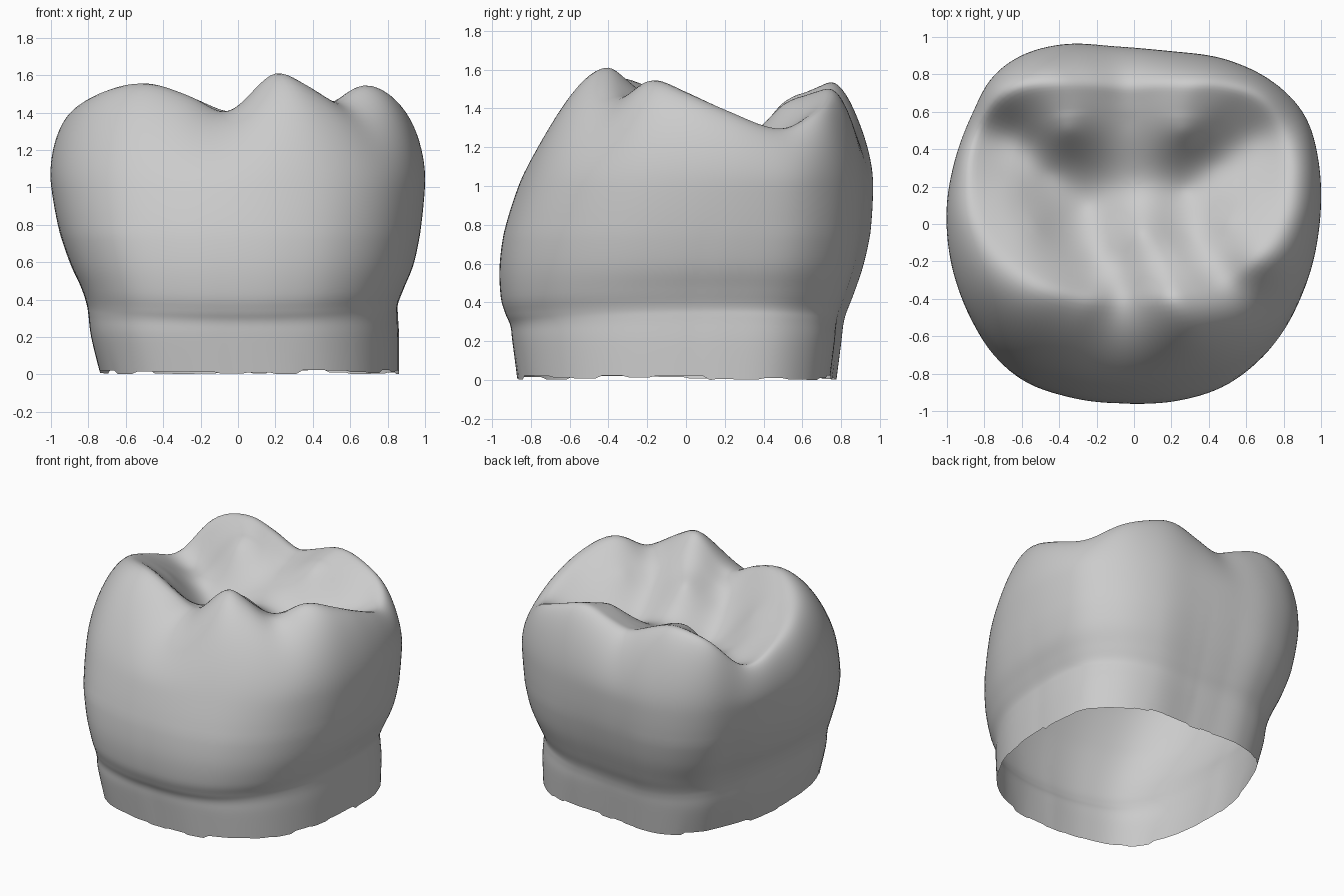
import bpy, bmesh, math, random
from mathutils import Vector

if "Cube" in bpy.data.objects:
    bpy.data.objects.remove(bpy.data.objects["Cube"])

random.seed(4)
N, CX, CY = 160, 0.0, 0.2

# Widest outline seen from above
OUTLINE = [(1, .05), (.98, .3), (.9, .55), (.75, .72), (.5, .86), (.2, .92), (-.1, .95),
           (-.4, .96), (-.6, .9), (-.75, .78), (-.86, .57), (-.96, .28), (-1, 0), (-.97, -.28),
           (-.86, -.56), (-.67, -.78), (-.4, -.9), (0, -.96), (.25, -.94), (.52, -.855),
           (.75, -.675), (.92, -.39), (.985, -.12)]
# Wall levels: z, x min, x max, y min, y max, diagonal fullness
LEVELS = [(0, -.74, .855, -.87, .77, .19), (.2, -.785, .855, -.895, .795, .18),
          (.28, -.80, .85, -.905, .805, .16), (.34, -.81, .853, -.93, .82, .14),
          (.43, -.84, .888, -.955, .855, .13), (.6, -.90, .94, -.96, .91, .11),
          (.8, -.965, .98, -.93, .95, .08), (1, -1, 1, -.865, .96, .05)]
# Crest line over the cusps and notches
CREST = [(.82, .2, 1.4), (.79, .48, 1.3), (.66, .67, 1.39), (.48, .73, 1.46), (.3, .74, 1.51),
         (.1, .74, 1.45), (-.05, .73, 1.41), (-.25, .75, 1.49), (-.43, .75, 1.545), (-.67, .7, 1.49),
         (-.82, .51, 1.27), (-.87, .26, 1.34), (-.8, -.05, 1.46), (-.5, -.33, 1.57),
         (-.25, -.4, 1.5), (-.05, -.41, 1.41), (.19, -.4, 1.625), (.32, -.38, 1.57),
         (.5, -.32, 1.46), (.66, -.18, 1.56), (.78, 0, 1.49)]
# Valleys and inner ridges of the chewing surface
INNER = [(-.65, .48, 1.23), (-.45, .27, 1.18), (-.25, .1, 1.13), (-.12, .2, 1.18), (0, .31, 1.25),
         (.27, .18, 1.17), (.45, .32, 1.21), (.64, .47, 1.25), (.04, -.05, 1.4), (.5, .02, 1.38),
         (-.55, -.03, 1.39), (-.66, .18, 1.31), (-.2, -.15, 1.28), (.33, -.08, 1.33),
         (-.36, .5, 1.43), (.26, .5, 1.42), (-.03, .54, 1.35)]


def periodic(points, values):
    """Smooth periodic interpolation of values by angle about the centre."""
    d = sorted((math.atan2(p[1] - CY, p[0] - CX) % math.tau, v) for p, v in zip(points, values))
    n = len(d)
    d = [(a - math.tau, v) for a, v in d[-3:]] + d + [(a + math.tau, v) for a, v in d[:3]]

    def f(a):
        i = max(k for k in range(1, n + 4) if d[k][0] <= a)
        (a0, v0), (a1, v1), (a2, v2), (a3, v3) = d[i - 1:i + 3]
        h = a2 - a1
        t = (a - a1) / h
        m1, m2 = (v2 - v0) / (a2 - a0) * h, (v3 - v1) / (a3 - a1) * h
        return ((2*t**3 - 3*t*t + 1) * v1 + (t**3 - 2*t*t + t) * m1
                + (3*t*t - 2*t**3) * v2 + (t**3 - t*t) * m2)
    return f


def radius(points):
    return periodic(points, [math.hypot(p[0] - CX, p[1] - CY) for p in points])


def thin_plate(pts):
    """Smooth height field through scattered points."""
    def k(dx, dy):
        r = dx * dx + dy * dy
        return r * math.log(r) if r > 1e-12 else 0
    n = len(pts)
    A = [[k(p[0] - q[0], p[1] - q[1]) + (.001 if p is q else 0) for q in pts]
         + [1, p[0], p[1], p[2]] for p in pts]
    A += [[1] * n + [0] * 4, [p[0] for p in pts] + [0] * 4, [p[1] for p in pts] + [0] * 4]
    m = n + 3
    for c in range(m):
        r = max(range(c, m), key=lambda j: abs(A[j][c]))
        A[c], A[r] = A[r], A[c]
        for j in range(m):
            if j != c and A[j][c]:
                s = A[j][c] / A[c][c]
                A[j] = [u - s * v for u, v in zip(A[j], A[c])]
    w = [A[j][m] / A[j][j] for j in range(m)]
    return lambda x, y: (sum(w[j] * k(x - p[0], y - p[1]) for j, p in enumerate(pts))
                         + w[n] + w[n + 1] * x + w[n + 2] * y)


out_r, crest_r = radius(OUTLINE), radius(CREST)
crest_z = periodic(CREST, [p[2] for p in CREST])
height = thin_plate(CREST + INNER)


def catmull(p, i, t):
    a, b, c, d = p[max(i - 1, 0)], p[i], p[i + 1], p[min(i + 2, len(p) - 1)]
    return .5 * (2*b + (c - a)*t + (2*a - 5*b + 4*c - d)*t*t + (3*b - a - 3*c + d)*t**3)


def column(a, jag):
    """One strip from the ragged base, up the wall, over the crest to the centre."""
    ca, sa = math.cos(a), math.sin(a)
    ox, oy = CX + out_r(a) * ca, (CY + out_r(a) * sa) / .96
    diag = max(0, ox * oy - .1) ** 1.2
    pts = []
    for i, (z, x0, x1, y0, y1, full) in enumerate(LEVELS):
        lift = jag if i == 0 else (.04 * ca * ca if i in (2, 3, 4) else 0)
        g = 1 + full * diag
        pts.append(Vector(((x0 + x1) / 2 + g * ox * (x1 - x0) / 2,
                           (y0 + y1) / 2 + g * oy * (y1 - y0) / 2, z + lift)))
    col = [catmull(pts, i, t / 5) for i in range(len(pts) - 1) for t in range(5)]
    c = Vector((CX + crest_r(a) * ca, CY + crest_r(a) * sa, crest_z(a)))
    p0 = pts[-1]
    p1 = p0 + (p0 - pts[-2]) * ((c.z - 1) * 1.7)
    p2 = c.lerp(p1, .47 + .2 * ca * ca)
    p2.z = c.z - .01
    for j in range(16):
        t = j / 16
        s = 1 - t
        col.append(p0*s**3 + 3*p1*s*s*t + 3*p2*s*t*t + c*t**3)
    fix = c.z - height(c.x, c.y)
    for j in range(30):
        t = j / 30
        x, y = c.x + (CX - c.x) * t, c.y + (CY - c.y) * t
        col.append(Vector((x, y, height(x, y) + fix * (1 - t)**4)))
    return col


# Tooth crown: strips joined into an open shell
bm = bmesh.new()
cols, jag = [], 0
for i in range(N):
    if i % 4 == 0:
        jag = random.uniform(0, .025)
    cols.append([bm.verts.new(p) for p in column(math.tau * i / N, jag if i else 0)])
tip = bm.verts.new((CX, CY, height(CX, CY)))
for i in range(N):
    a, b = cols[i], cols[(i + 1) % N]
    for j in range(len(a) - 1):
        bm.faces.new((a[j], b[j], b[j + 1], a[j + 1]))
    bm.faces.new((a[-1], b[-1], tip))

# Soften the crest line and the shoulder of the wall
band = [v for c in cols for v in c[30:60]]
for _ in range(6):
    bmesh.ops.smooth_vert(bm, verts=band, factor=.5, use_axis_x=True, use_axis_y=True, use_axis_z=True)

mesh = bpy.data.meshes.new("tooth_crown")
bm.to_mesh(mesh)
bm.free()
mesh.shade_smooth()
bpy.context.collection.objects.link(bpy.data.objects.new("tooth_crown", mesh))
